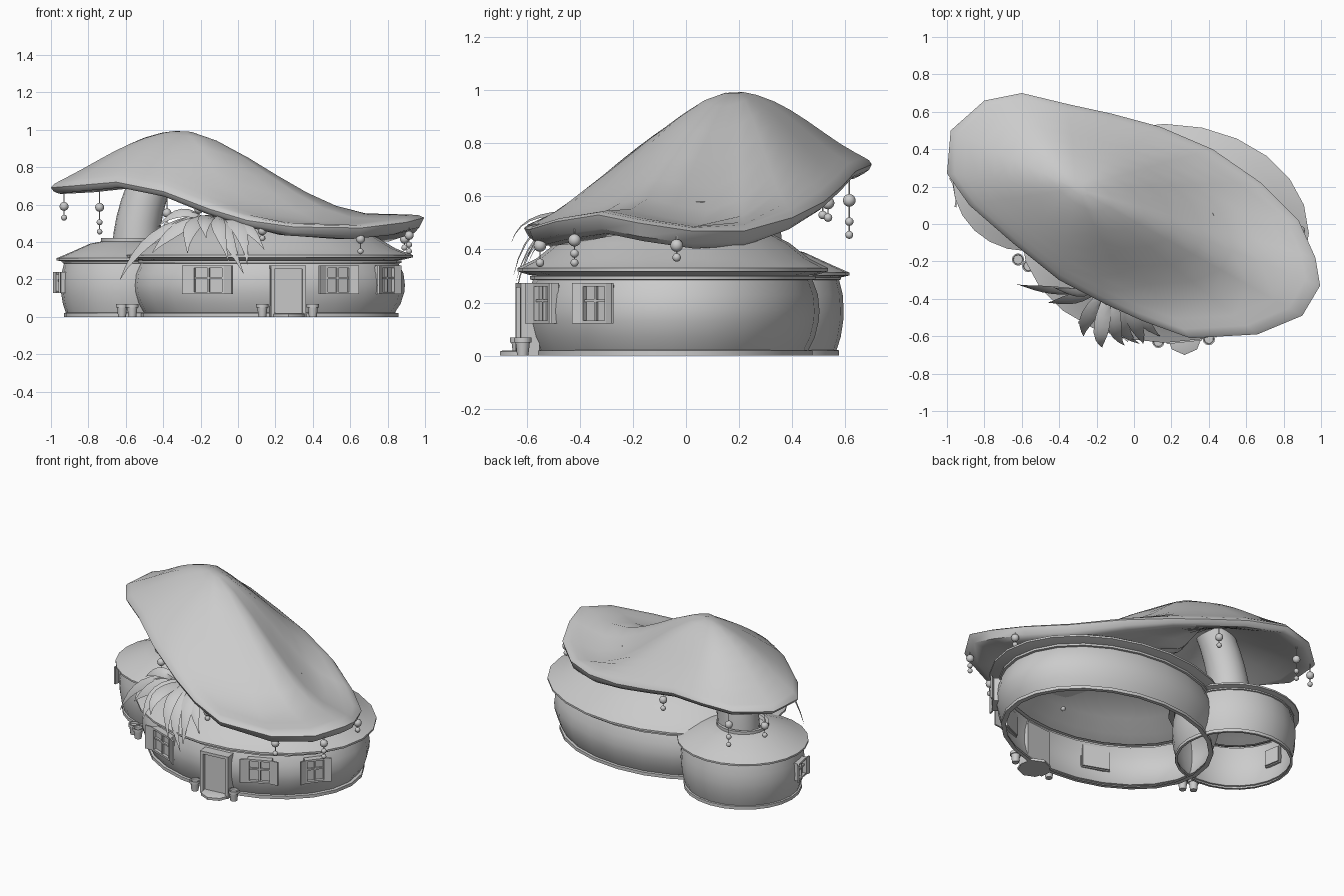
import bpy, bmesh
from math import sin, cos, pi, radians
from mathutils import Vector, Matrix

if "Cube" in bpy.data.objects:
    bpy.data.objects.remove(bpy.data.objects["Cube"])

SEG = 24


def mesh_obj(name, verts, faces):
    me = bpy.data.meshes.new(name)
    me.from_pydata([tuple(v) for v in verts], [], faces)
    bm = bmesh.new()
    bm.from_mesh(me)
    bmesh.ops.recalc_face_normals(bm, faces=bm.faces)
    bm.to_mesh(me)
    bm.free()
    ob = bpy.data.objects.new(name, me)
    bpy.context.collection.objects.link(ob)
    return ob


def loft(name, rings, cap_start=False, cap_end=False):
    """Skin a list of closed rings."""
    n = len(rings[0])
    verts = [v for r in rings for v in r]
    faces = [(k * n + i, k * n + (i + 1) % n, (k + 1) * n + (i + 1) % n, (k + 1) * n + i)
             for k in range(len(rings) - 1) for i in range(n)]
    if cap_start:
        faces.append(tuple(range(n)))
    if cap_end:
        faces.append(tuple(range((len(rings) - 1) * n, len(rings) * n)))
    return mesh_obj(name, verts, faces)


def lathe(name, c, rx, ry, profile, seg=SEG, **kw):
    return loft(name, [[(c[0] + rx * r * cos(2 * pi * i / seg), c[1] + ry * r * sin(2 * pi * i / seg), z)
                        for i in range(seg)] for r, z in profile], **kw)


def box(name, m, loc, size, rot=0):
    """Box in the local frame m (x along wall, y outward)."""
    bm = bmesh.new()
    bmesh.ops.create_cube(bm, size=1, matrix=m @ Matrix.Translation(loc) @ Matrix.Rotation(rot, 4, 'Z')
                          @ Matrix.Diagonal((*size, 1)))
    me = bpy.data.meshes.new(name)
    bm.to_mesh(me)
    bm.free()
    ob = bpy.data.objects.new(name, me)
    bpy.context.collection.objects.link(ob)


# two round houses: centre, radii
MAIN = ((0.165, -0.05), 0.77, 0.585)
SMALL = ((-0.575, 0.235), 0.395, 0.38)
WALL = [(.86, .0), (.9, .0), (.9, .02), (.875, .022), (.915, .07), (.94, .13), (.945, .17),
        (.935, .23), (.9, .285), (.92, .287), (.92, .3), (.89, .302)]
lathe("main_wall", *MAIN, WALL)
lathe("small_wall", *SMALL, WALL)
lathe("main_roof", *MAIN, [(.88, .3), (.93, .305), (1, .318), (1, .33), (.88, .365), (.75, .425), (.5, .5),
                           (.46, .505), (.46, .525), (.42, .53), (.4, .54), (.38, .58)])
lathe("small_roof", *SMALL, [(.88, .292), (.93, .296), (1, .302), (1, .313), (.85, .338), (.55, .39),
                             (.4, .402), (.4, .42), (.35, .42), (.33, .40)])

# curved stem from small house to cap
stem = []
for k in range(7):
    t = k / 6
    c = Vector((-.545 + .13 * t * t, .235, .36 + .46 * t))
    d = Vector((.26 * t, 0, .46)).normalized()
    side = Vector((d.z, 0, -d.x))
    r = .128 - .02 * t
    stem.append([c + r * (side * cos(a) + Vector((0, 1, 0)) * sin(a))
                 for a in [2 * pi * i / 20 for i in range(20)]])
loft("small_stem", stem)

# big wavy mushroom cap, lofted from its rim to the peak
RIM = [(-1, .27, .70), (-.98, .5, .70), (-.8, .66, .71), (-.6, .7, .73), (-.35, .64, .705), (-.12, .59, .65),
       (.14, .52, .59), (.42, .4, .53), (.68, .22, .48), (.88, .02, .48), (.97, -.18, .51), (.995, -.33, .54),
       (.9, -.49, .515), (.66, -.59, .485), (.3, -.61, .49), (.05, -.52, .525), (-.15, -.43, .585),
       (-.4, -.3, .68), (-.65, -.1, .73), (-.88, .1, .71)]
PEAK = Vector((-.31, .19, .995))


def cap_ring(s, under=False):
    """Domed towards the sides, S-shaped towards the long right end."""
    out = []
    for x, y, z in RIM:
        dx, dy = x - PEAK.x, y - PEAK.y
        dist = (dx * dx + dy * dy) ** .5
        w = min(1, max(0, (dist - .5) / .6) + .4 * max(0, dy / dist))
        q = min(1, (1.1 + .1 * x) * s ** (1.1 - .2 * x))
        f = w * q * q * (3 - 2 * q) + (1 - w) * s ** 1.35
        h = (PEAK.z - z) * (1 - f)
        lip = .05 + .03 * max(0, x)
        zz = z - lip + h * .5 if under else z + h + .01 * min(1, (1 - s) * 12) * s
        out.append((PEAK.x + dx * s, PEAK.y + dy * s, zz))
    return out


rings = [cap_ring(s) for s in (.05, .15, .28, .4, .52, .64, .76, .87, .94, .98)]
rings.append([(x, y, z - .01) for x, y, z in RIM])
rings.append([(x, y, z + .018) for x, y, z in cap_ring(.98, True)])
rings += [cap_ring(s, True) for s in (.94, .87, .76, .64, .5, .3, .1)]
loft("mushroom_cap", rings, True, True)


# windows with shutters, and the door
def wall_frame(house, deg, z, f=.945):
    (cx, cy), rx, ry = house
    t = radians(deg)
    n = Vector((cos(t) / rx, sin(t) / ry, 0)).normalized()
    tan = Vector((-n.y, n.x, 0))
    p = Vector((cx + rx * f * cos(t), cy + ry * f * sin(t), z))
    return Matrix(((tan.x, n.x, 0, p.x), (tan.y, n.y, 0, p.y), (0, 0, 1, p.z), (0, 0, 0, 1)))


def window(house, deg, w, h=.14, shut=.05, z=.197):
    m = wall_frame(house, deg, z)
    box("window_pane", m, (0, -.015, 0), (w, .03, h))
    for s in (-1, 1):
        box("window_jamb", m, (s * w / 2, 0, 0), (.012, .04, h + .012))
        box("window_rail", m, (0, 0, s * h / 2), (w, .04, .012))
        box("shutter", m, (s * (w + shut) / 2, .022, 0), (shut, .01, h + .012), s * radians(20))
    box("mullion_upright", m, (0, .004, 0), (.01, .018, h))
    box("mullion_cross", m, (0, .004, .01), (w, .018, .01))


window(MAIN, -116, .17, shut=.06)
window(MAIN, -60, .135)
window(MAIN, -31, .115, shut=.04)
window(SMALL, 190, .1, .1, .03, .183)

m = wall_frame(MAIN, -82, 0)
box("door", m, (0, -.01, .14), (.15, .05, .24))
for s in (-1, 1):
    box("door_post", m, (s * .084, .0, .135), (.02, .07, .27))
box("door_lintel", m, (0, .0, .265), (.19, .07, .018))
lathe("door_step", (.27, -.6), .095, .1, [(1, 0), (1, .016), (.9, .02)], seg=8, cap_start=True, cap_end=True)

# flower pots
for x, y in ((.13, -.63), (.4, -.615), (-.62, -.19), (-.565, -.225)):
    lathe("pot", (x, y), 1, 1, [(.021, 0), (.027, .05), (.033, .05), (.033, .068), (.026, .068), (.024, .055)],
          seg=12, cap_start=True, cap_end=True)


# hanging bead strings: x, y, string top, bead heights
def beads(x, y, top, heights):
    lathe("string", (x, y), .003, .003, [(1, heights[-1]), (1, top)], seg=6)
    for i, z in enumerate(heights):
        bpy.ops.mesh.primitive_uv_sphere_add(segments=12, ring_count=8, radius=(.024, .016, .015)[i],
                                             location=(x, y, z))
        bpy.context.object.name = "bead"


for b in ((-.93, .515, .68, (.59, .53)), (-.74, .615, .69, (.585, .505, .455)), (-.21, .535, .64, (.575, .52)),
          (-.38, -.25, .66, (.555, .49)), (.13, -.5, .51, (.46, .42)), (.655, -.55, .48, (.415, .35)),
          (.915, -.42, .5, (.435, .385, .35)), (.89, -.035, .47, (.415, .37))):
    beads(*b)


# drooping leaves spilling over the front roof
def leaf(root, mid, tip, w):
    a, b, c = Vector(root), Vector(mid), Vector(tip)
    verts, n = [], 7
    for k in range(n + 1):
        t = k / n
        p = a * (1 - t) ** 2 + b * 2 * t * (1 - t) + c * t * t
        d = (b - a) * (1 - t) + (c - b) * t
        side = d.cross(Vector((0, -.7, .7))).normalized()
        hw = w * (.35 + 2.6 * t * (1 - t)) * (1 - t ** 3) + .001
        verts += [p - side * hw, p + Vector((0, -.012, .012)) * (1 - t), p + side * hw]
    faces = [(3 * k + j, 3 * k + j + 1, 3 * k + j + 4, 3 * k + j + 3) for k in range(n) for j in (0, 1)]
    mesh_obj("leaf", verts, faces)


for mid, tip, w in (((-.52, -.36, .44), (-.63, -.32, .2), .036), ((-.36, -.42, .47), (-.46, -.42, .34), .042),
                    ((-.32, -.38, .6), (-.43, -.34, .48), .034), ((-.28, -.52, .52), (-.27, -.6, .34), .046),
                    ((-.2, -.62, .56), (-.17, -.66, .42), .046), ((-.13, -.6, .54), (-.05, -.65, .3), .042),
                    ((-.1, -.6, .5), (.03, -.64, .23), .042), ((.03, -.58, .52), (.05, -.64, .28), .042),
                    ((.06, -.56, .5), (.14, -.6, .36), .036)):
    leaf((-.14 + (tip[0] + .2) * .25, -.36, .53), mid, tip, w)

# smooth shading with crisp edges
bpy.ops.object.select_all(action='SELECT')
bpy.context.view_layer.objects.active = bpy.data.objects["mushroom_cap"]
bpy.ops.object.shade_smooth_by_angle(angle=radians(45))
